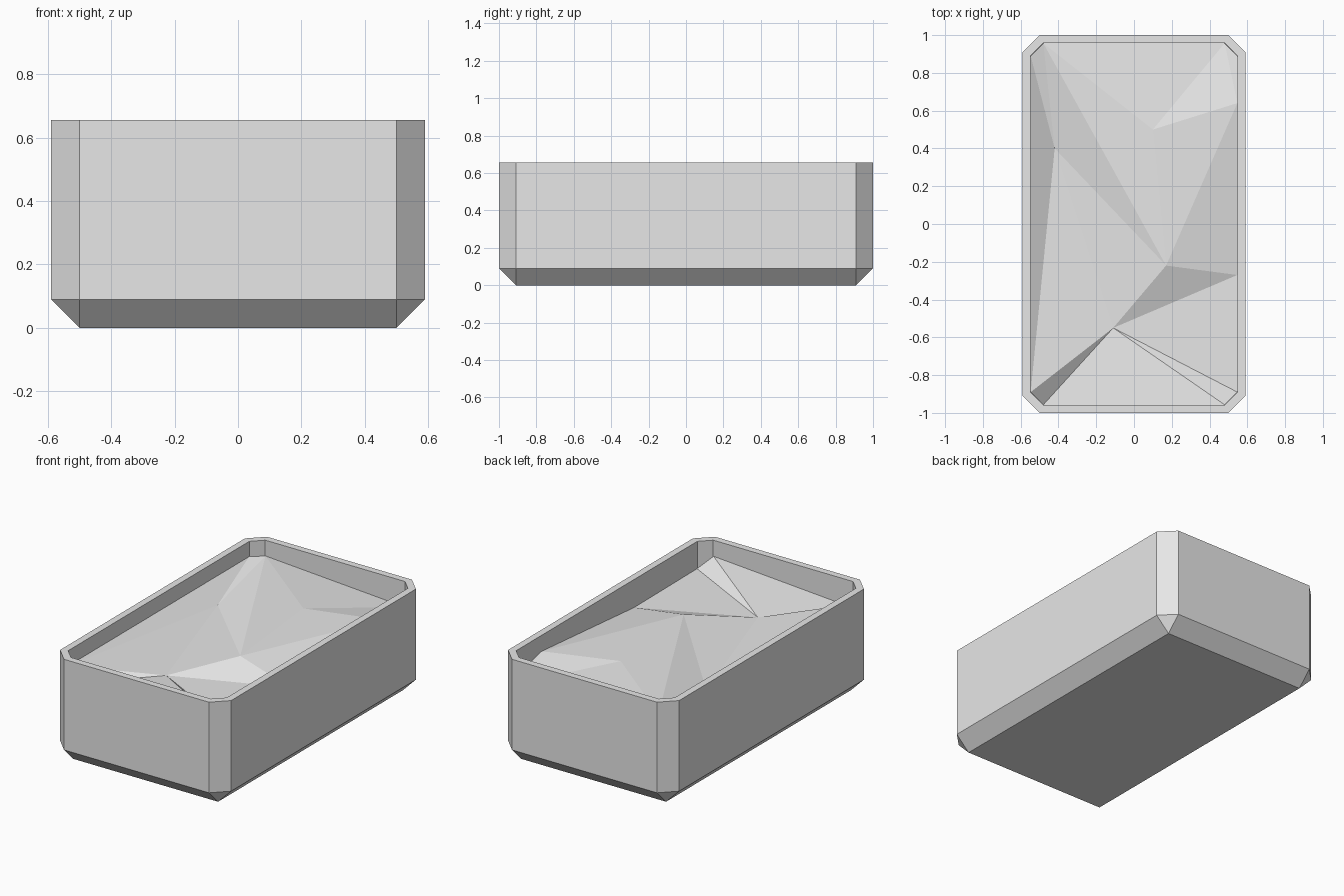
import bpy
import bmesh

HALF_X, HALF_Y, HEIGHT = 0.59, 1.0, 0.655
CHAMFER = 0.09
RIM = 0.043

default_cube = bpy.data.objects.get("Cube")
if default_cube:
    bpy.data.objects.remove(default_cube, do_unlink=True)


def make_material(name, color):
    material = bpy.data.materials.new(name)
    material.use_nodes = True
    material.diffuse_color = color
    material.node_tree.nodes["Principled BSDF"].inputs["Base Color"].default_value = color
    return material


def make_object(name, bm, material):
    mesh = bpy.data.meshes.new(name)
    bm.to_mesh(mesh)
    bm.free()
    mesh.materials.append(material)
    obj = bpy.data.objects.new(name, mesh)
    bpy.context.collection.objects.link(obj)
    return obj


grey = make_material("light grey", (0.8, 0.8, 0.8, 1))

# Tub: a box with every edge chamfered except around the top
bm = bmesh.new()
bmesh.ops.create_cube(bm, size=2)
for v in bm.verts:
    v.co.x *= HALF_X
    v.co.y *= HALF_Y
    v.co.z = HEIGHT if v.co.z > 0 else 0
lower_edges = [e for e in bm.edges if min(v.co.z for v in e.verts) < 0.01]
bmesh.ops.bevel(bm, geom=lower_edges, offset=CHAMFER, segments=1,
                affect='EDGES', clamp_overlap=False)

# Rim and inner walls: inset the top, then sink it below the filling
bm.normal_update()
top = max(bm.faces, key=lambda f: f.calc_center_median().z)
bmesh.ops.inset_region(bm, faces=[top], thickness=RIM, use_even_offset=True)
sunk = bmesh.ops.extrude_face_region(bm, geom=[top])["geom"]
floor = [g for g in sunk if isinstance(g, bmesh.types.BMFace)]
for v in floor[0].verts:
    v.co.z = 0.47
if top.is_valid:
    bmesh.ops.delete(bm, geom=[top], context='FACES_ONLY')
bmesh.ops.delete(bm, geom=floor, context='FACES_ONLY')
bmesh.ops.recalc_face_normals(bm, faces=bm.faces)
make_object("tub", bm, grey)

# Filling: an uneven faceted surface inside the walls
points = {
    # around the walls
    "a": (-0.547, 0.89, 0.56), "b": (-0.48, 0.957, 0.557),
    "c": (0.48, 0.957, 0.495), "d": (0.547, 0.89, 0.5),
    "e": (0.547, 0.64, 0.555), "f": (0.547, -0.27, 0.48),
    "g": (0.547, -0.89, 0.485), "h": (0.48, -0.957, 0.555),
    "i": (-0.48, -0.957, 0.49), "j": (-0.547, -0.89, 0.56),
    # humps and hollows in the middle
    "k": (-0.42, 0.4, 0.48), "l": (0.17, -0.22, 0.557),
    "m": (-0.11, -0.55, 0.487), "n": (0.1, 0.5, 0.56),
}
facets = "abk akj bkl bln bnc cne cde nle lfe lmf mgf mhg mih mji kjm kml"

bm = bmesh.new()
verts = {key: bm.verts.new(co) for key, co in points.items()}
for facet in facets.split():
    face = bm.faces.new([verts[key] for key in facet])
    face.normal_update()
    if face.normal.z < 0:
        face.normal_flip()
make_object("filling_surface", bm, grey)
